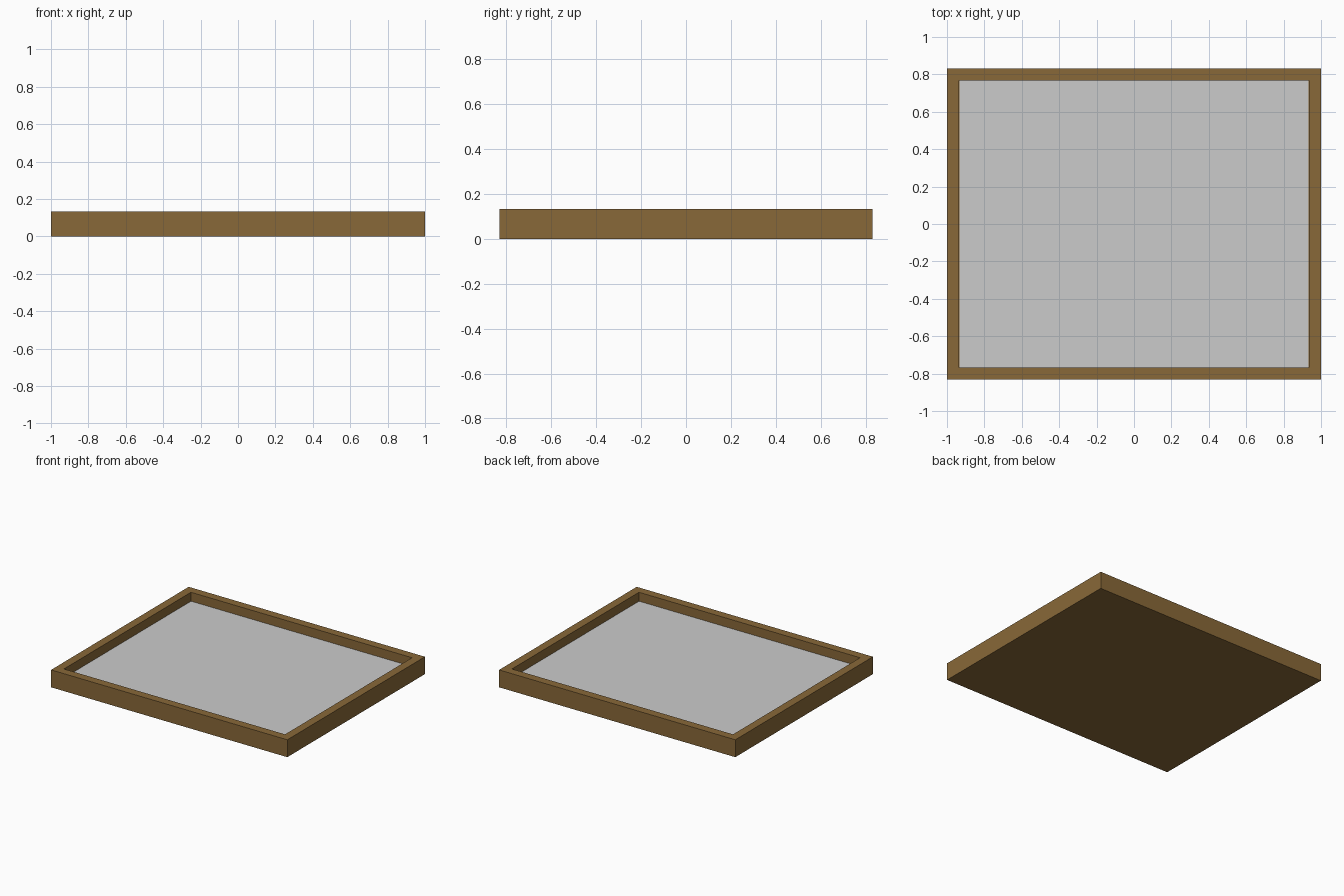
import bpy, bmesh
from mathutils import Matrix

if "Cube" in bpy.data.objects:
    bpy.data.objects.remove(bpy.data.objects["Cube"])

W, D, H = 2.0, 1.664, 0.133   # outer size
WALL, FLOOR = 0.064, 0.06     # rim width, floor height


def box_bmesh(sx, sy, z0, z1):
    bm = bmesh.new()
    bmesh.ops.create_cube(bm, size=1, matrix=Matrix.Translation((0, 0, (z0 + z1) / 2))
                          @ Matrix.Diagonal((sx, sy, z1 - z0, 1)))
    return bm


def finish(bm, name):
    mesh = bpy.data.meshes.new(name)
    bm.to_mesh(mesh)
    bm.free()
    obj = bpy.data.objects.new(name, mesh)
    bpy.context.collection.objects.link(obj)
    return obj


# Wooden tray: solid base with a raised rim, recess pushed into the top face
bm = box_bmesh(W, D, 0, H)
bm.normal_update()
top = max(bm.faces, key=lambda f: f.calc_center_median().z)
bmesh.ops.inset_region(bm, faces=[top], thickness=WALL, use_even_offset=True)
floor = bmesh.ops.extrude_discrete_faces(bm, faces=[top])["faces"][0]
for v in floor.verts:
    v.co.z = FLOOR
bmesh.ops.recalc_face_normals(bm, faces=bm.faces)
tray = finish(bm, "tray_frame")
wood = bpy.data.materials.new("wood")
wood.diffuse_color = (0.25, 0.14, 0.04, 1)
wood.use_nodes = True
wood.node_tree.nodes["Principled BSDF"].inputs["Base Color"].default_value = wood.diffuse_color
tray.data.materials.append(wood)

# Grey panel lying in the recess
finish(box_bmesh(W - 2 * WALL - 0.004, D - 2 * WALL - 0.004, FLOOR, FLOOR + 0.006), "inset_panel")
